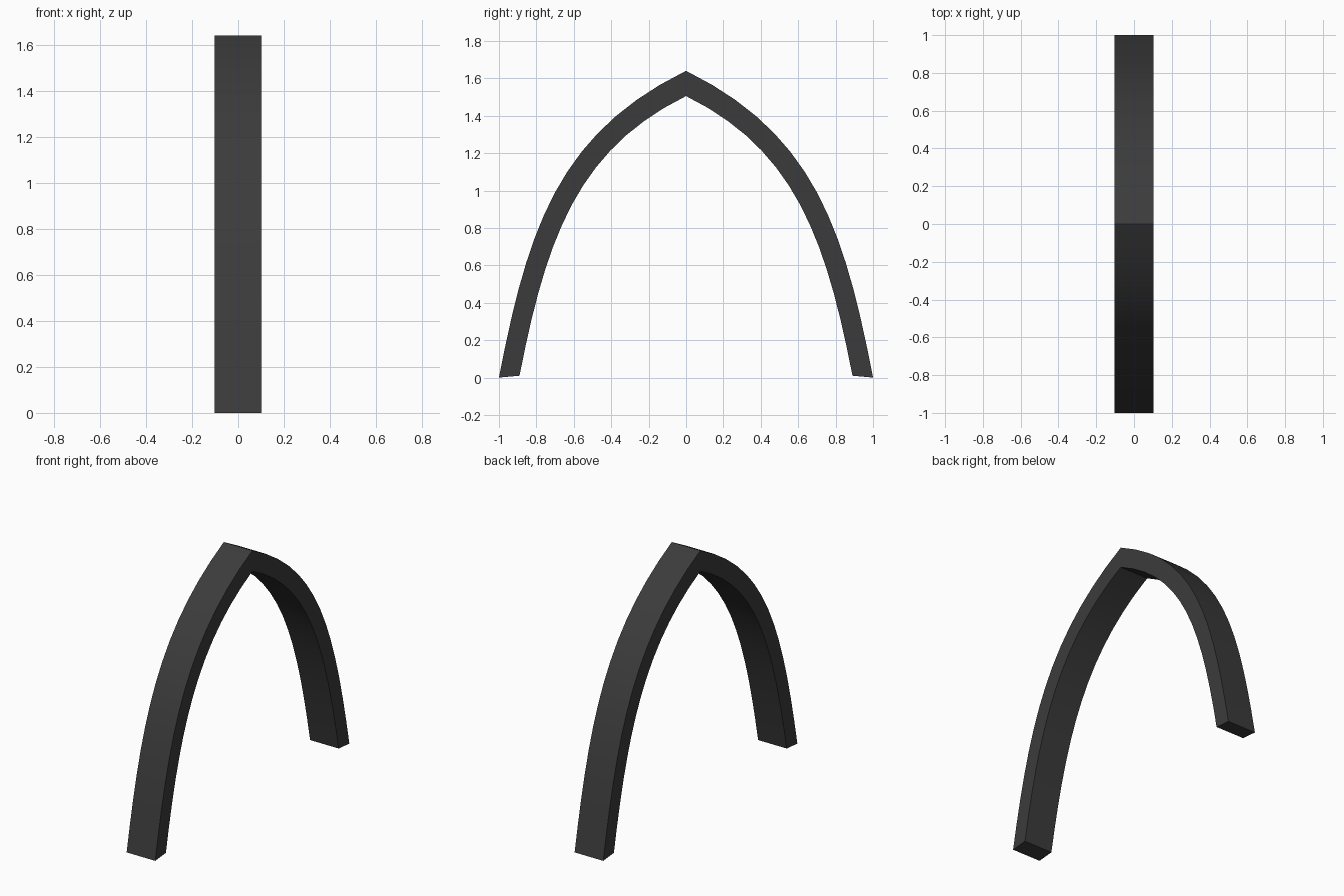
import bpy
import bmesh
from mathutils import Vector
from mathutils.geometry import interpolate_bezier

if "Cube" in bpy.data.objects:
    bpy.data.objects.remove(bpy.data.objects["Cube"])

HALF_WIDTH = 0.103
STEPS = 15

# Charcoal material
mat = bpy.data.materials.new("charcoal")
mat.use_nodes = True
color = (0.044, 0.044, 0.044, 1)
mat.diffuse_color = color
bsdf = mat.node_tree.nodes["Principled BSDF"]
bsdf.inputs["Base Color"].default_value = color
bsdf.inputs["Roughness"].default_value = 0.8


def side_curve(points):
    """Curve from foot to apex in the y-z plane."""
    return interpolate_bezier(*[Vector((0, y, z)) for y, z in points], STEPS)


# Outer and inner edges of one leg
outer = side_curve([(-1, 0), (-0.847, 0.789), (-0.687, 1.304), (0, 1.64)])
inner = side_curve([(-0.89, 0.01), (-0.748, 0.741), (-0.581, 1.221), (0, 1.505)])

# Side strip of the front leg, extruded across the width
bm = bmesh.new()
shift = Vector((-HALF_WIDTH, 0, 0))
rows = [(bm.verts.new(o + shift), bm.verts.new(i + shift)) for o, i in zip(outer, inner)]
for (o1, i1), (o2, i2) in zip(rows, rows[1:]):
    bm.faces.new((o1, o2, i2, i1))
strip = bmesh.ops.extrude_face_region(bm, geom=bm.faces[:], use_keep_orig=True)
moved = [v for v in strip["geom"] if isinstance(v, bmesh.types.BMVert)]
bmesh.ops.translate(bm, verts=moved, vec=(2 * HALF_WIDTH, 0, 0))

# Open the apex so both legs join, then mirror the leg to the back
apex = [f for f in bm.faces if all(abs(v.co.y) < 1e-5 for v in f.verts)]
bmesh.ops.delete(bm, geom=apex, context="FACES_ONLY")
copy = bmesh.ops.duplicate(bm, geom=bm.verts[:] + bm.edges[:] + bm.faces[:])
for v in copy["geom"]:
    if isinstance(v, bmesh.types.BMVert):
        v.co.y *= -1
bmesh.ops.remove_doubles(bm, verts=bm.verts[:], dist=1e-4)
bmesh.ops.recalc_face_normals(bm, faces=bm.faces[:])

mesh = bpy.data.meshes.new("pointed_arch")
bm.to_mesh(mesh)
bm.free()
mesh.materials.append(mat)
arch = bpy.data.objects.new("pointed_arch", mesh)
bpy.context.collection.objects.link(arch)

# Smooth curve with crisp corners
bpy.ops.object.select_all(action="DESELECT")
arch.select_set(True)
bpy.context.view_layer.objects.active = arch
bpy.ops.object.shade_smooth_by_angle(angle=0.5)
